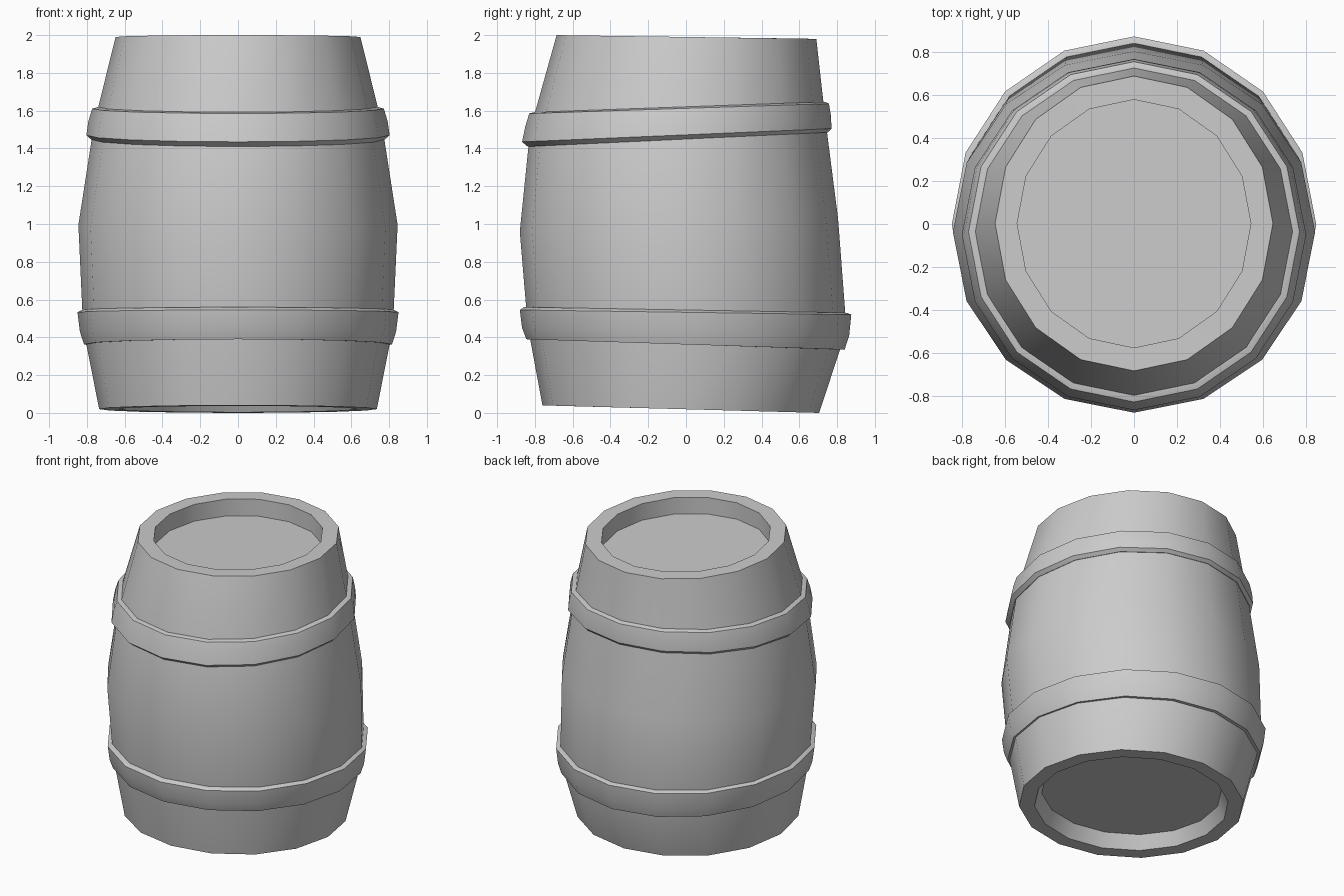
import bpy, bmesh
from math import sin, cos, radians, pi

SIDES = 16


def loft(name, rings, closed):
    """Skin tilted oval rings: (half width x, front y, front z, back y, back z)."""
    bm = bmesh.new()
    loops = []
    for rx, fy, fz, by, bz in rings:
        loop = []
        for k in range(SIDES):
            a = 2 * pi * k / SIDES
            t = (1 - cos(a)) / 2          # 0 at the front, 1 at the back
            loop.append(bm.verts.new((rx * sin(a), fy + (by - fy) * t, fz + (bz - fz) * t)))
        loops.append(loop)
    pairs = list(zip(loops, loops[1:]))
    if closed:
        pairs.append((loops[-1], loops[0]))
    else:
        bm.faces.new(loops[0])
        bm.faces.new(loops[-1])
    for lo, hi in pairs:
        for k in range(SIDES):
            n = (k + 1) % SIDES
            bm.faces.new((lo[k], lo[n], hi[n], hi[k]))
    bmesh.ops.recalc_face_normals(bm, faces=bm.faces)
    mesh = bpy.data.meshes.new(name)
    bm.to_mesh(mesh)
    bm.free()
    ob = bpy.data.objects.new(name, mesh)
    bpy.context.collection.objects.link(ob)
    bpy.ops.object.select_all(action='DESELECT')
    ob.select_set(True)
    bpy.context.view_layer.objects.active = ob
    bpy.ops.object.shade_smooth_by_angle(angle=radians(40))
    return ob


# Crooked barrel body, with recessed heads at both ends
loft("barrel_body", [
    (0.59, -0.61, 0.13, 0.56, 0.09),
    (0.635, -0.66, 0.037, 0.605, 0.003),
    (0.735, -0.76, 0.04, 0.705, 0.0),
    (0.82, -0.838, 0.46, 0.85, 0.44),
    (0.845, -0.88, 0.96, 0.805, 1.03),
    (0.762, -0.825, 1.50, 0.737, 1.56),
    (0.648, -0.685, 2.0, 0.69, 1.98),
    (0.545, -0.577, 1.998, 0.58, 1.982),
    (0.545, -0.577, 1.88, 0.58, 1.86),
], False)

# Lower hoop
loft("lower_hoop", [
    (0.785, -0.81, 0.39, 0.80, 0.335),
    (0.815, -0.845, 0.39, 0.84, 0.335),
    (0.837, -0.868, 0.45, 0.864, 0.41),
    (0.85, -0.88, 0.545, 0.875, 0.52),
    (0.825, -0.858, 0.56, 0.852, 0.53),
    (0.80, -0.83, 0.56, 0.83, 0.53),
], True)

# Upper hoop
loft("upper_hoop", [
    (0.75, -0.81, 1.41, 0.72, 1.485),
    (0.778, -0.838, 1.41, 0.75, 1.485),
    (0.803, -0.868, 1.435, 0.77, 1.505),
    (0.792, -0.85, 1.52, 0.768, 1.57),
    (0.772, -0.83, 1.585, 0.757, 1.637),
    (0.74, -0.803, 1.592, 0.735, 1.647),
    (0.71, -0.775, 1.59, 0.71, 1.645),
], True)
